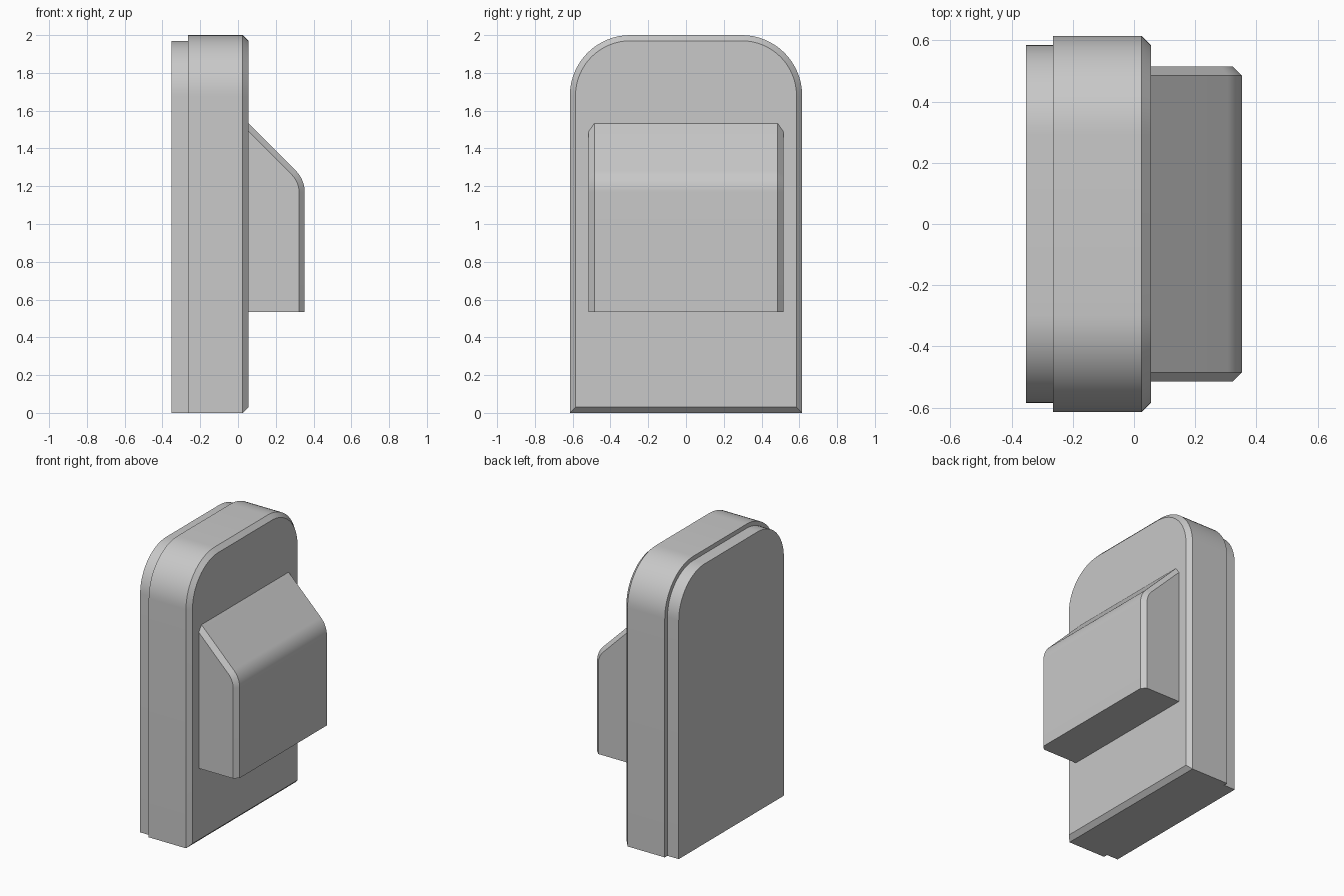
import bpy, bmesh
from math import sin, cos, pi, radians, sqrt, tan

cube = bpy.data.objects.get("Cube")
if cube:
    bpy.data.objects.remove(cube, do_unlink=True)

grey = bpy.data.materials.new("plain_grey")
grey.use_nodes = True
COLOR = (0.58, 0.58, 0.58, 1)
grey.diffuse_color = COLOR
grey.node_tree.nodes["Principled BSDF"].inputs["Base Color"].default_value = COLOR


def loft(name, rings):
    """Skin matching closed rings in order and cap both ends."""
    bm = bmesh.new()
    loops = [[bm.verts.new(p) for p in ring] for ring in rings]
    n = len(loops[0])
    for a, b in zip(loops, loops[1:]):
        for i in range(n):
            j = (i + 1) % n
            bm.faces.new((a[i], a[j], b[j], b[i]))
    bm.faces.new(loops[0])
    bm.faces.new(loops[-1])
    bmesh.ops.recalc_face_normals(bm, faces=bm.faces)
    mesh = bpy.data.meshes.new(name)
    bm.to_mesh(mesh)
    bm.free()
    obj = bpy.data.objects.new(name, mesh)
    bpy.context.collection.objects.link(obj)
    mesh.materials.append(grey)
    bpy.ops.object.select_all(action='DESELECT')
    obj.select_set(True)
    bpy.context.view_layer.objects.active = obj
    bpy.ops.object.shade_smooth_by_angle(angle=radians(20))
    return obj


def arc(cx, cz, r, start, end, steps=16):
    angles = [start + (end - start) * i / steps for i in range(steps + 1)]
    return [(cx + r * cos(t), cz + r * sin(t)) for t in angles]


HALF_WIDTH, HEIGHT, CORNER, BEVEL = 0.615, 2.0, 0.32, 0.03


def slab_ring(x, inset, bottom):
    """Outline with a flat bottom and two rounded top corners."""
    r, cy, cz = CORNER - inset, HALF_WIDTH - CORNER, HEIGHT - CORNER
    w = HALF_WIDTH - inset
    outline = [(-w, bottom), (w, bottom)]
    outline += arc(cy, cz, r, 0, pi / 2) + arc(-cy, cz, r, pi / 2, pi)
    return [(x, y, z) for y, z in outline]


# Main slab, chamfered around its outer face
FACE = 0.055
loft("main_slab", [slab_ring(-0.265, 0, 0), slab_ring(FACE - BEVEL, 0, 0),
                   slab_ring(FACE, BEVEL, BEVEL)])

# Slightly smaller plate behind the slab
loft("back_plate", [slab_ring(-0.353, BEVEL, 0), slab_ring(-0.265, BEVEL, 0)])

# Sloped hood with a rounded brow and chamfered sides
TOP, BASE, FRONT, BROW = 1.533, 0.533, 0.353, 0.16
BROW_Z = TOP + FACE - FRONT - BROW * tan(pi / 8)


def hood_ring(y, inset):
    outline = [(FACE, BASE), (FRONT - inset, BASE)]
    outline += arc(FRONT - BROW, BROW_Z, BROW - inset, 0, pi / 4)
    outline.append((FACE, TOP - inset * sqrt(2)))
    return [(x, y, z) for x, z in outline]


SIDE = 0.515
loft("hood", [hood_ring(-SIDE, BEVEL), hood_ring(BEVEL - SIDE, 0),
              hood_ring(SIDE - BEVEL, 0), hood_ring(SIDE, BEVEL)])
